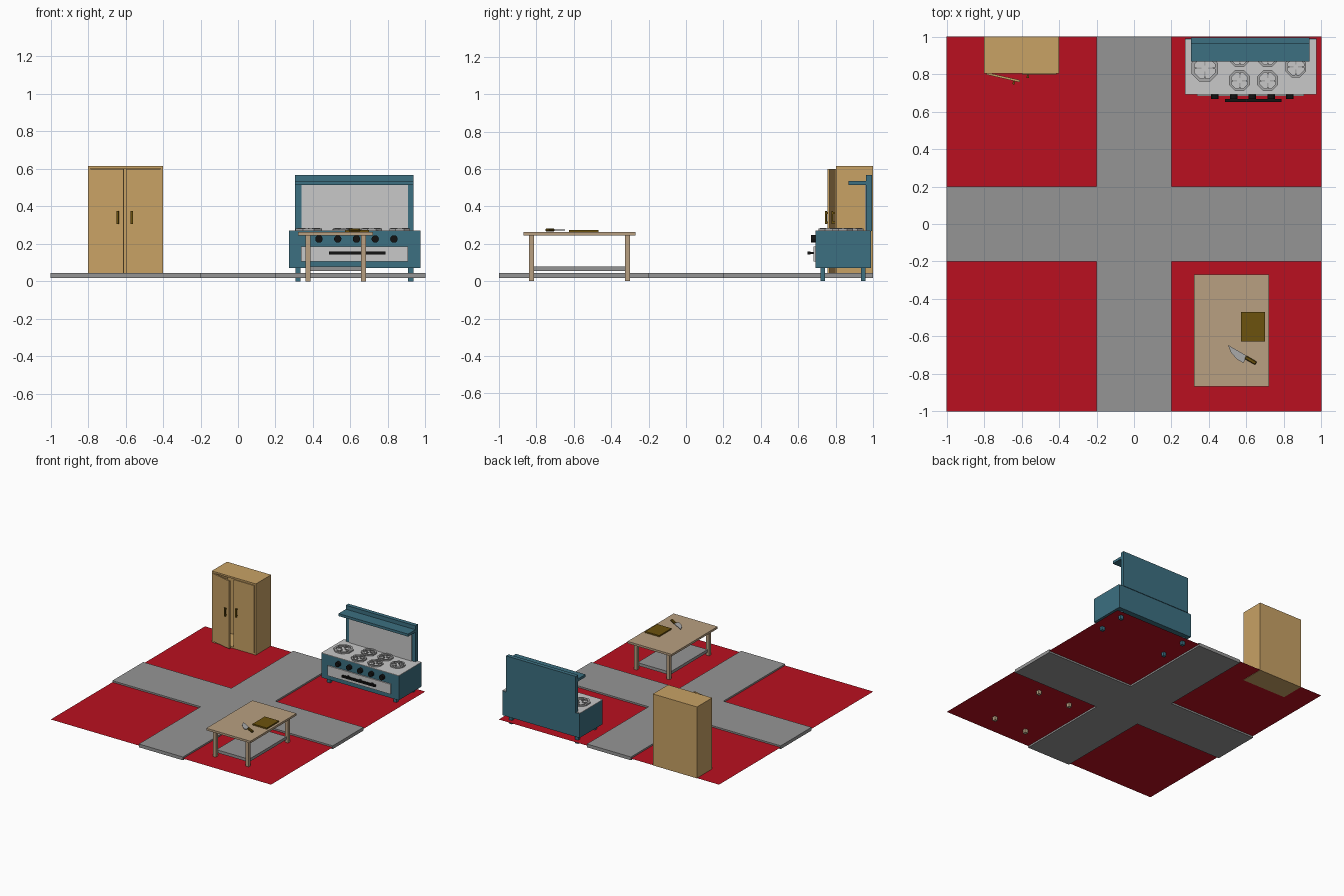
import bpy, bmesh, math
from mathutils import Matrix, Vector

cube = bpy.data.objects.get("Cube")
if cube:
    bpy.data.objects.remove(cube, do_unlink=True)


def material(name, r, g, b):
    m = bpy.data.materials.new(name)
    m.use_nodes = True
    m.diffuse_color = (r, g, b, 1)
    m.node_tree.nodes["Principled BSDF"].inputs["Base Color"].default_value = (r, g, b, 1)
    return m


RED = material("red floor", 0.49, 0.005, 0.014)
GREY = material("path grey", 0.3, 0.3, 0.3)
PALE = material("pale steel", 0.58, 0.58, 0.58)
STEEL = material("burner steel", 0.4, 0.4, 0.4)
TAN = material("cupboard wood", 0.58, 0.36, 0.13)
BEIGE = material("table wood", 0.48, 0.35, 0.22)
TEAL = material("stove teal", 0.045, 0.16, 0.22)
BROWN = material("dark wood", 0.15, 0.084, 0.004)
BLACK = material("black", 0.006, 0.006, 0.006)


def finish(name, bm, mat):
    bmesh.ops.recalc_face_normals(bm, faces=bm.faces)
    mesh = bpy.data.meshes.new(name)
    bm.to_mesh(mesh)
    bm.free()
    mesh.materials.append(mat)
    obj = bpy.data.objects.new(name, mesh)
    bpy.context.collection.objects.link(obj)
    return obj


def add_box(bm, x, y, z):
    """Add a box given as three (low, high) ranges."""
    size = [b - a for a, b in (x, y, z)]
    mid = [(a + b) / 2 for a, b in (x, y, z)]
    bmesh.ops.create_cube(bm, size=1, matrix=Matrix.Translation(mid) @ Matrix.Diagonal((*size, 1)))


def boxes(name, mat, *ranges):
    bm = bmesh.new()
    for r in ranges:
        add_box(bm, *r)
    return finish(name, bm, mat)


def prism(name, mat, outline, low, high):
    bm = bmesh.new()
    face = bm.faces.new([bm.verts.new((x, y, low)) for x, y in outline])
    new = bmesh.ops.extrude_face_region(bm, geom=[face])["geom"]
    bmesh.ops.translate(bm, vec=(0, 0, high - low), verts=[v for v in new if isinstance(v, bmesh.types.BMVert)])
    return finish(name, bm, mat)


# Floor: raised cross path and four red panels
w = 0.2
quarter = [(w, -w), (1, -w), (1, w)]
cross = []
for k in range(4):
    turn = Matrix.Rotation(k * math.pi / 2, 2)
    cross += [tuple(turn @ Vector(p)) for p in quarter]
prism("cross_path", GREY, cross, 0.017, 0.044)

bm = bmesh.new()
for sx in (-1, 1):
    for sy in (-1, 1):
        corners = [(w, w), (1, w), (1, 1), (w, 1)]
        f = bm.faces.new([bm.verts.new((sx * x, sy * y, 0.031)) for x, y in corners])
        if f.normal.z < 0:
            f.normal_flip()
finish("red_panels", bm, RED)

# Cupboard: hollow carcass with one door ajar
X, Y, Z = (-0.8, -0.4), (0.803, 1.0), (0.029, 0.615)
t = 0.014
boxes("cupboard_carcass", TAN,
      ((X[0], X[0] + t), Y, Z), ((X[1] - t, X[1]), Y, Z),
      (X, (Y[1] - t, Y[1]), Z),
      (X, Y, (Z[1] - t, Z[1])), (X, Y, (Z[0], Z[0] + t)))

DOOR, DOOR_Z = 0.183, (0.044, 0.6)


def door(side, hinge, sign, angle):
    place = Matrix.Translation((hinge, 0.809, 0)) @ Matrix.Rotation(angle, 4, 'Z')
    far, grip = sign * DOOR, sign * (DOOR - 0.03)
    panel = boxes(side + "_cupboard_door", TAN, (sorted((0, far)), (-0.012, 0), DOOR_Z))
    pull = boxes(side + "_door_handle", BROWN,
                 ((grip - 0.006, grip + 0.006), (-0.03, -0.022), (0.305, 0.375)),
                 ((grip - 0.004, grip + 0.004), (-0.023, -0.011), (0.31, 0.32)),
                 ((grip - 0.004, grip + 0.004), (-0.023, -0.011), (0.36, 0.37)))
    for o in (panel, pull):
        o.matrix_world = place


door("right", X[0] + t, 1, math.radians(-13))
door("left", X[1] - t, -1, 0)

# Stove body, legs and back board
boxes("stove_body", TEAL, ((0.272, 0.975), (0.692, 0.99), (0.07, 0.268)))
boxes("cooktop", PALE, ((0.272, 0.975), (0.692, 0.985), (0.268, 0.272)))
boxes("stove_legs", TEAL, *[((x, x + 0.028), (y, y + 0.024), (0, 0.07))
                            for x in (0.306, 0.908) for y in (0.718, 0.936)])
boxes("back_board", TEAL, ((0.305, 0.937), (0.962, 0.995), (0.268, 0.568)))
boxes("back_shelf", TEAL, ((0.305, 0.937), (0.868, 0.963), (0.515, 0.536)))
boxes("splash_panel", PALE, ((0.338, 0.906), (0.956, 0.963), (0.272, 0.515)))

# Oven door with bar handle
boxes("oven_door", PALE, ((0.336, 0.906), (0.682, 0.693), (0.105, 0.187)))
boxes("oven_handle", BLACK,
      ((0.485, 0.787), (0.65, 0.666), (0.143, 0.158)),
      *[((x, x + 0.016), (0.664, 0.684), (0.145, 0.156)) for x in (0.52, 0.628, 0.736)])

# Control knobs
bm = bmesh.new()
for k in range(5):
    m = Matrix.Translation((0.432 + 0.1 * k, 0.68, 0.226)) @ Matrix.Rotation(math.pi / 2, 4, 'X')
    bmesh.ops.create_cone(bm, cap_ends=True, segments=12, radius1=0.02, radius2=0.02, depth=0.026, matrix=m)
finish("control_knobs", bm, BLACK)


# Burners: octagonal ring, four prongs and a flat pan
def burner(n, x, y, r):
    bm = bmesh.new()
    loops = []
    for rad, z in ((r, 0.27), (r, 0.283), (r * 0.78, 0.283), (r * 0.78, 0.27)):
        loops.append([bm.verts.new((x + rad * math.cos(a), y + rad * math.sin(a), z))
                      for a in (math.pi / 8 + k * math.pi / 4 for k in range(8))])
    for i in range(4):
        a, b = loops[i], loops[(i + 1) % 4]
        for k in range(8):
            j = (k + 1) % 8
            bm.faces.new((a[k], a[j], b[j], b[k]))
    near, far, h = r * 0.22, r * 0.8, 0.004
    for s in (-1, 1):
        span = sorted((s * near, s * far))
        add_box(bm, [x + v for v in span], (y - h, y + h), (0.276, 0.284))
        add_box(bm, (x - h, x + h), [y + v for v in span], (0.276, 0.284))
    finish("burner_ring_%d" % n, bm, STEEL)
    bm = bmesh.new()
    bmesh.ops.create_cone(bm, cap_ends=True, segments=8, radius1=r * 0.6, radius2=r * 0.6,
                          depth=0.006, matrix=Matrix.Translation((x, y, 0.274)))
    finish("burner_pan_%d" % n, bm, PALE)


burner(1, 0.377, 0.83, 0.076)
for n, (x, y) in enumerate([(0.563, 0.765), (0.713, 0.765), (0.563, 0.893), (0.713, 0.893), (0.863, 0.838)]):
    burner(n + 2, x, y, 0.06)

# Table
boxes("table_top", BEIGE, ((0.32, 0.72), (-0.868, -0.27), (0.245, 0.262)))
boxes("table_legs", BEIGE, *[((x, x + 0.027), (y, y + 0.027), (0, 0.246))
                             for x in (0.36, 0.657) for y in (-0.84, -0.327)])
boxes("table_shelf", GREY, ((0.374, 0.67), (-0.814, -0.326), (0.056, 0.08)))
boxes("chopping_board", BROWN, ((0.571, 0.7), (-0.626, -0.469), (0.262, 0.273)))

# Knife, built along +x from the tip
blade = prism("knife_blade", PALE,
              [(0, 0), (0.118, 0), (0.118, -0.042), (0.08, -0.042), (0.035, -0.028)], -0.002, 0.002)
blade.data.materials[0] = STEEL
handle = boxes("knife_handle", BROWN, ((0.112, 0.178), (-0.02, 0.0), (-0.008, 0.009)))
bevel = handle.modifiers.new("soft_edges", 'BEVEL')
bevel.width = 0.004
for o in (blade, handle):
    o.matrix_world = Matrix.Translation((0.502, -0.646, 0.274)) @ Matrix.Rotation(math.radians(-30), 4, 'Z')
